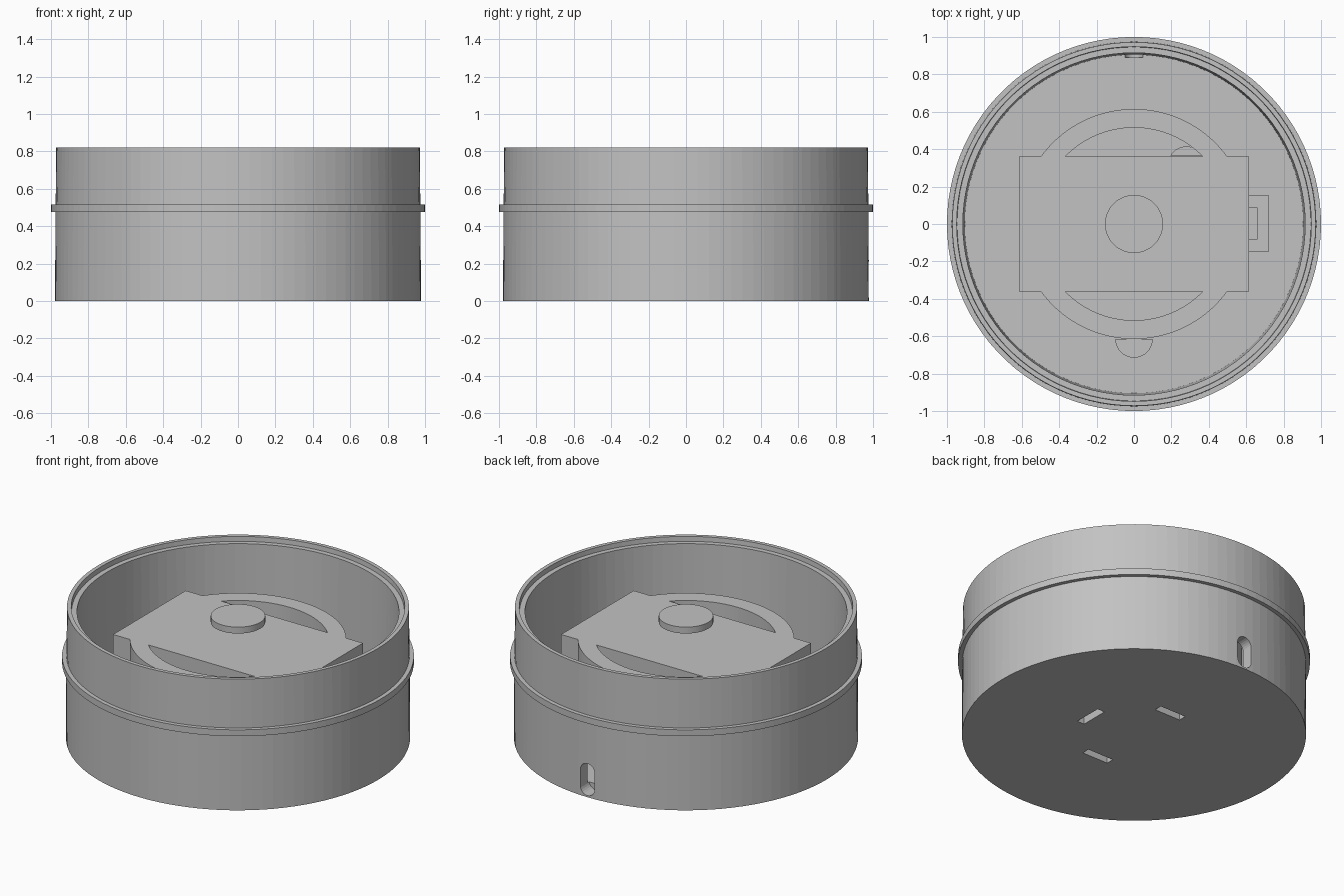
import bpy, bmesh
from math import sin, cos, pi, asin, radians
from mathutils import Matrix

cube = bpy.data.objects.get("Cube")
if cube:
    bpy.data.objects.remove(cube, do_unlink=True)

grey = bpy.data.materials.new("plain_grey")
grey.use_nodes = True
colour = (0.54, 0.54, 0.54, 1)
grey.diffuse_color = colour
grey.node_tree.nodes["Principled BSDF"].inputs["Base Color"].default_value = colour


def finish(name, bm):
    bmesh.ops.recalc_face_normals(bm, faces=bm.faces)
    mesh = bpy.data.meshes.new(name)
    bm.to_mesh(mesh)
    bm.free()
    mesh.materials.append(grey)
    obj = bpy.data.objects.new(name, mesh)
    bpy.context.collection.objects.link(obj)
    return obj


def lathe(name, profile, sides=100):
    bm = bmesh.new()
    rings = [[bm.verts.new((r * cos(2 * pi * i / sides), r * sin(2 * pi * i / sides), z))
              for i in range(sides)] if r else [bm.verts.new((0, 0, z))]
             for r, z in profile]
    for a, b in zip(rings, rings[1:]):
        for i in range(sides):
            j = (i + 1) % sides
            corners = [a[i % len(a)], a[j % len(a)], b[j % len(b)], b[i % len(b)]]
            bm.faces.new(list(dict.fromkeys(corners)))
    return finish(name, bm)


def prism(name, outline, low, high, matrix=Matrix()):
    bm = bmesh.new()
    face = bm.faces.new([bm.verts.new((x, y, low)) for x, y in outline])
    top = bmesh.ops.extrude_face_region(bm, geom=[face])["geom"]
    moved = [v for v in top if isinstance(v, bmesh.types.BMVert)]
    bmesh.ops.translate(bm, verts=moved, vec=(0, 0, high - low))
    bm.transform(matrix)
    return finish(name, bm)


def rect(x0, x1, y0, y1):
    return [(x0, y0), (x1, y0), (x1, y1), (x0, y1)]


def arc(radius, start, end, steps, cx=0, cy=0):
    angles = [start + (end - start) * i / steps for i in range(steps + 1)]
    return [(cx + radius * cos(a), cy + radius * sin(a)) for a in angles]


def cut(target, cutter):
    mod = target.modifiers.new("cut", "BOOLEAN")
    mod.operation = "DIFFERENCE"
    mod.solver = "EXACT"
    mod.object = cutter
    bpy.context.view_layer.objects.active = target
    bpy.ops.object.modifier_apply(modifier=mod.name)
    bpy.data.objects.remove(cutter, do_unlink=True)


# Round cup with outer flange, stepped rim and thin floor
FLOOR = 0.05
cup = lathe("cup", [
    (0, 0), (0.978, 0), (0.976, 0.475), (1, 0.475), (1, 0.515), (0.975, 0.515),
    (0.972, 0.82), (0.948, 0.82), (0.946, 0.79), (0.915, 0.79), (0.905, FLOOR), (0, FLOOR)])

# Cable slot through the back wall
slot = arc(0.05, 0, pi, 12, 0, 0.16) + arc(0.05, pi, 2 * pi, 12, 0, 0.06)
cut(cup, prism("slot_cutter", slot, -1.1, -0.89, Matrix.Rotation(pi / 2, 4, "X")))

# Four mounting slots in the floor
for i in range(4):
    cut(cup, prism("floor_cutter", rect(0.295, 0.345, -0.09, 0.09), -0.1, 0.1,
                   Matrix.Rotation(i * pi / 2, 4, "Z")))

# Raised centre block with a curved band on each side
TOP = 0.62
HALF = 0.36
prism("centre_block", rect(-0.615, 0.615, -HALF, HALF), FLOOR, TOP)
outer, inner = asin(HALF / 0.615), asin(HALF / 0.515)
band = arc(0.615, outer, pi - outer, 36) + arc(0.515, pi - inner, inner, 30)
for name, turn in (("back_band", 0), ("front_band", pi)):
    prism(name, band, FLOOR, TOP, Matrix.Rotation(turn, 4, "Z"))

# Button disc above the block
lathe("button", [(0, 0.725), (0.155, 0.725), (0.155, 0.765), (0, 0.765)], 64)

# Small posts and side clip on the floor
prism("front_post", arc(0.1, pi, 2 * pi, 20, 0, -0.615), FLOOR, 0.2)
prism("back_post", arc(0.1, radians(30), radians(150), 16, 0.28, 0.315), FLOOR, 0.2)
clip = [(0.615, -0.15), (0.72, -0.15), (0.72, 0.155), (0.615, 0.155),
        (0.615, 0.085), (0.66, 0.085), (0.66, -0.08), (0.615, -0.08)]
prism("side_clip", clip, FLOOR, 0.2)
